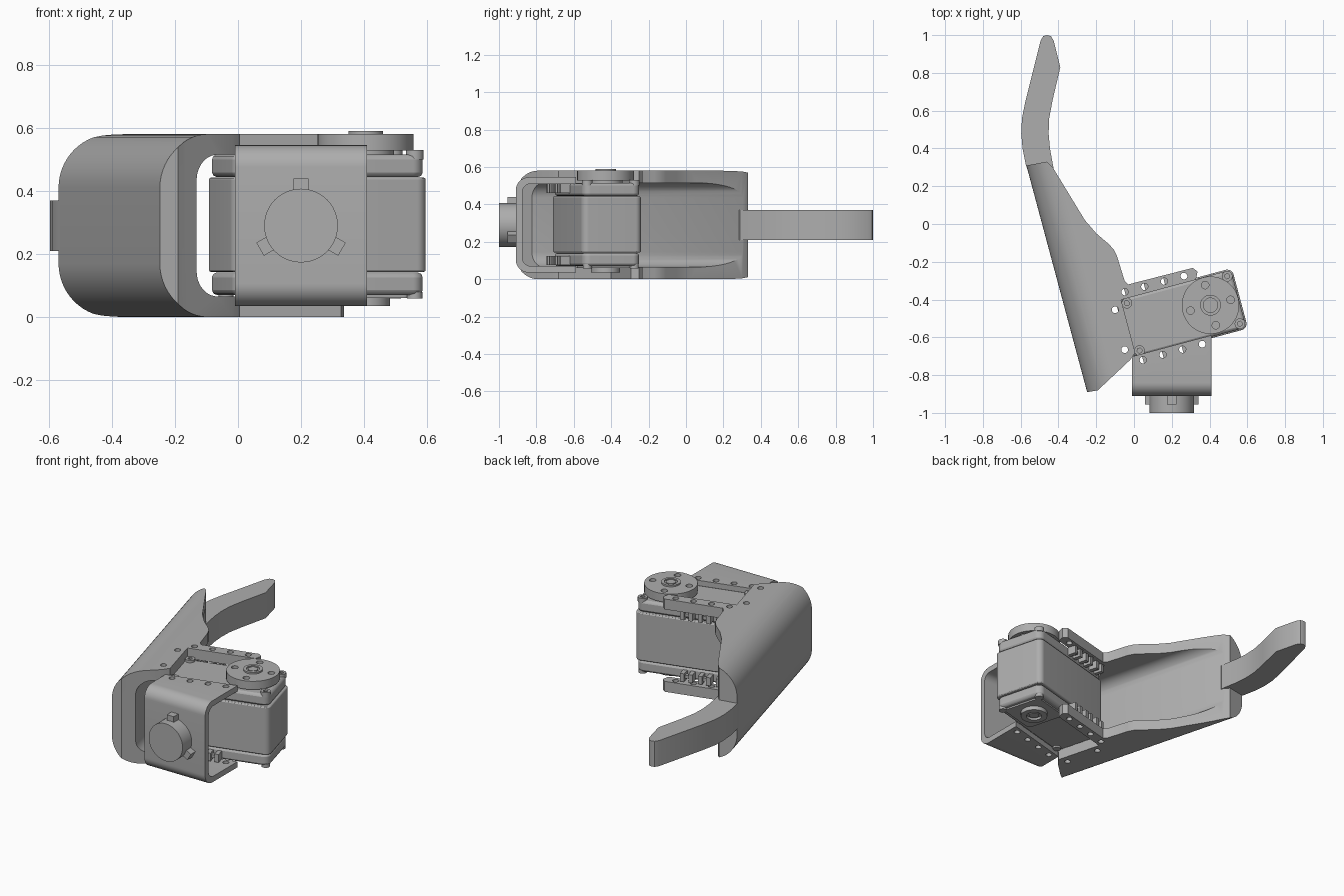
import bpy, bmesh, math
from mathutils import Matrix, Vector

old = bpy.data.objects.get("Cube")
if old:
    bpy.data.objects.remove(old, do_unlink=True)

grey = bpy.data.materials.new("plain grey")
grey.use_nodes = True
GREY = (0.42, 0.42, 0.42, 1)
grey.diffuse_color = GREY
grey.node_tree.nodes["Principled BSDF"].inputs["Base Color"].default_value = GREY

WORLD = Matrix.Identity(4)
TILT = Matrix.Rotation(math.radians(15), 4, 'Z')        # frame of servo and shell
SECTION = TILT @ Matrix.Rotation(math.pi / 2, 4, 'X')   # section swept along the shell
FRONT = Matrix.Rotation(math.pi / 2, 4, 'X')            # extrudes towards the front
SIDE = Matrix(((0, 0, 1, 0), (1, 0, 0, 0), (0, 1, 0, 0), (0, 0, 0, 1)))


def add_prism(bm, pts, lo, hi, frame):
    face = bm.faces.new([bm.verts.new(frame @ Vector((x, y, lo))) for x, y in pts])
    out = bmesh.ops.extrude_face_region(bm, geom=[face])
    verts = [g for g in out["geom"] if isinstance(g, bmesh.types.BMVert)]
    bmesh.ops.translate(bm, vec=frame.to_3x3() @ Vector((0, 0, hi - lo)), verts=verts)


def prisms(name, items, frame, bevel=0):
    """One object from a list of (points, low, high) extrusions."""
    bm = bmesh.new()
    for pts, lo, hi in items:
        add_prism(bm, pts, lo, hi, frame)
    bmesh.ops.recalc_face_normals(bm, faces=bm.faces)
    mesh = bpy.data.meshes.new(name)
    bm.to_mesh(mesh)
    bm.free()
    mesh.materials.append(grey)
    obj = bpy.data.objects.new(name, mesh)
    bpy.context.collection.objects.link(obj)
    if bevel:
        mod = obj.modifiers.new("bevel", 'BEVEL')
        mod.width, mod.segments, mod.limit_method = bevel, 2, 'ANGLE'
        mod.angle_limit = math.radians(50)
    return obj


def circle(x, y, r, n=32):
    return [(x + r * math.cos(2 * math.pi * i / n), y + r * math.sin(2 * math.pi * i / n))
            for i in range(n)]


def rounded(x0, y0, x1, y1, r, n=10):
    pts = []
    for k, (cx, cy) in enumerate([(x1 - r, y1 - r), (x0 + r, y1 - r),
                                  (x0 + r, y0 + r), (x1 - r, y0 + r)]):
        for i in range(n + 1):
            a = math.pi / 2 * (k + i / n)
            pts.append((cx + r * math.cos(a), cy + r * math.sin(a)))
    return pts


def rect(x0, y0, x1, y1):
    return [(x0, y0), (x1, y0), (x1, y1), (x0, y1)]


def boolean(obj, cutter, operation='DIFFERENCE'):
    mod = obj.modifiers.new("cut", 'BOOLEAN')
    mod.object, mod.operation, mod.solver = cutter, operation, 'EXACT'
    bpy.context.view_layer.objects.active = obj
    bpy.ops.object.modifier_apply(modifier=mod.name)
    bpy.data.objects.remove(cutter, do_unlink=True)


HOLES_U = [-0.14 + 0.108 * i for i in range(4)]

# Curved shell: plan outline limited by a rounded section, then hollowed
outline = [(-.48, .447), (-.359, .438), (-.338, .401), (-.246, .087), (-.206, .004),
           (-.155, -.07), (-.138, -.105), (-.131, -.141), (-.126, -.277), (-.112, -.301),
           (.24, -.305), (.26, -.33), (.24, -.37), (-.17, -.37), (-.17, -.66),
           (-.206, -.69), (-.387, -.787), (-.411, -.801), (-.48, -.795)]
shell = prisms("shell", [(outline, -.1, .7)], TILT)
boolean(shell, prisms("outer", [(rounded(-.47, 0, 1, .58, .17, 14), -1, 1)], SECTION), 'INTERSECT')
boolean(shell, prisms("cavity", [(rounded(-.34, .065, 1.2, .515, .08), -1.1, 1.1)], SECTION))
spots = [(u, -.335) for u in HOLES_U] + [(-.214, -.413), (-.22, -.63)]
boolean(shell, prisms("holes", [(circle(u, v, .018, 16), -.1, .7) for u, v in spots], TILT))

# Bent finger at the back
finger = [(-.53, .2), (-.572, .31), (-.59, .4), (-.597, .48), (-.593, .56), (-.575, .65),
          (-.495, .97), (-.48, .995), (-.46, 1), (-.44, .995), (-.425, .97), (-.39, .83),
          (-.43, .66), (-.449, .56), (-.452, .48), (-.445, .4), (-.425, .29), (-.45, .24)]
prisms("finger", [(finger, .21, .37)], WORLD)

# Front bracket: U section across the width, cut at the servo's edge
bracket = prisms("bracket", [(rounded(-.91, .035, 0, .545, .07), -.01, .41)], SIDE)
boolean(bracket, prisms("inside", [(rounded(-.875, .07, .3, .51, .045), -.2, .6)], SIDE))
boolean(bracket, prisms("end", [(rect(-1, -.675, 1, 1), -.1, .7)], TILT))
boolean(bracket, prisms("holes", [(circle(u, -.708, .018, 16), -.1, .7) for u in HOLES_U], TILT))

# Round boss with three keys on the bracket
prisms("front_boss", [(circle(.2, .29, .117, 48), .9, 1)], FRONT)
for i in range(3):
    turn = Matrix.Translation((.2, 0, .29)) @ Matrix.Rotation(math.radians(120 * i), 4, 'Y') @ FRONT
    prisms("boss_key", [(rect(-.024, .1, .024, .15), .9, .955)], turn)

# Servo case in three layers
prisms("servo_body", [(rounded(-.2, -.69, .44, -.36, .035), .143, .442)], TILT, .006)
for name, lo, hi in (("servo_bottom", .07, .141), ("servo_top", .444, .515)):
    prisms(name, [(rounded(-.193, -.683, .433, -.367, .04), lo, hi)], TILT, .015)

# Mounting clips along both long sides
clips = []
for u in HOLES_U[:3]:
    for v0, v1 in ((-.735, -.68), (-.37, -.315)):
        for du in (0, .05):
            clips += [(rect(u + du, v0, u + du + .025, v1), z, z + .05) for z in (.075, .46)]
        mid = (v0 + v1) / 2
        clips += [(rect(u, mid - .012, u + .075, mid + .012), z, z + .02) for z in (.09, .475)]
prisms("mounting_clips", clips, TILT)

# Output horn with four holes and a centre screw
HU, HV = .28, -.52
horn = prisms("horn", [(circle(HU, HV, .152, 48), .528, .58)], TILT)
ring = [(HU + .11 * math.cos(a), HV + .11 * math.sin(a)) for a in (0, math.pi / 2, math.pi, -math.pi / 2)]
boolean(horn, prisms("holes", [(circle(u, v, .02, 16), .5, .7) for u, v in ring], TILT))
prisms("horn_neck", [(circle(HU, HV, .09), .5, .535)], TILT)
hub = prisms("horn_hub", [(circle(HU, HV, .055), .57, .59)], TILT)
boolean(hub, prisms("socket", [(circle(HU, HV, .038), .582, .7)], TILT))
prisms("horn_screw", [(circle(HU, HV, .028, 16), .57, .588)], TILT)

# Idler on the underside
idler = prisms("idler", [(circle(HU, HV, .078), .035, .08)], TILT)
boolean(idler, prisms("socket", [(circle(HU, HV, .045), 0, .05)], TILT))
prisms("idler_screw", [(circle(HU, HV, .03, 16), .04, .08)], TILT)
prisms("idler_pad", [(rounded(.15, -.65, .4, -.4, .03), .06, .08)], TILT)

# Case screws at the corners
for u in (-.145, .405):
    for v in (-.655, -.395):
        screw = prisms("case_screw", [(circle(u, v, .028, 20), .5, .53),
                                      (circle(u, v, .024, 20), .058, .08)], TILT)
        boolean(screw, prisms("socket", [(circle(u, v, .014, 6), .52, .6)], TILT))

bpy.ops.object.select_all(action='DESELECT')
for obj in bpy.context.scene.objects:
    if obj.type == 'MESH' and grey.name in obj.data.materials:
        obj.select_set(True)
        bpy.context.view_layer.objects.active = obj
bpy.ops.object.shade_smooth_by_angle(angle=math.radians(30))
